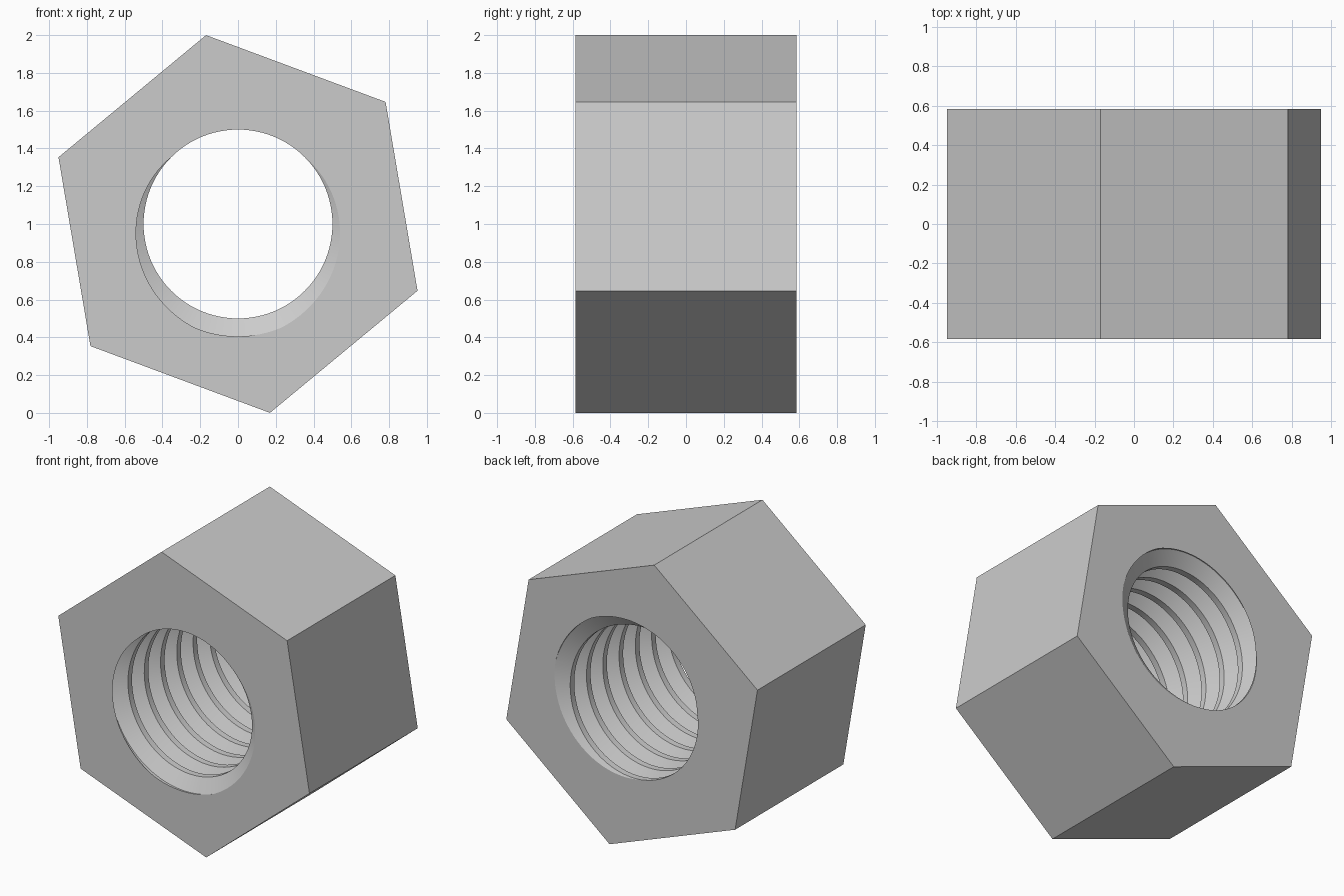
import bpy, bmesh, math

if "Cube" in bpy.data.objects:
    bpy.data.objects.remove(bpy.data.objects["Cube"])

HALF = 0.585            # half thickness of the nut along y
HEX_R = 1.014           # corner radius of the hexagon
HEX_TURN = math.radians(39.6)
PITCH = 0.176           # thread pitch
CREST, ROOT = 0.5, 0.595
SEG = 96                # steps per thread turn
# one pitch of thread profile: (fraction of pitch, radius)
PROFILE = [(-0.125, CREST), (0.125, CREST), (0.4375, ROOT), (0.5625, ROOT)]


def polar(r, a, y):
    return (r * math.cos(a), y, 1 + r * math.sin(a))


bm = bmesh.new()

# right-handed threaded bore, made longer than the nut
turns = int(2 * HALF / PITCH) + 4
rows = [(k + f, r) for k in range(-1, turns) for f, r in PROFILE]
grid = []
for i in range(SEG + 1):
    t = i / SEG
    a = math.pi / 2 + 2 * math.pi * t
    grid.append([bm.verts.new(polar(r, a, -HALF + PITCH * (u - t))) for u, r in rows])
for c0, c1 in zip(grid, grid[1:]):
    for j in range(len(rows) - 1):
        bm.faces.new((c0[j], c0[j + 1], c1[j + 1], c1[j]))
bmesh.ops.remove_doubles(bm, verts=bm.verts, dist=1e-5)

# trim the thread at both end faces
for s in (-1, 1):
    bmesh.ops.bisect_plane(bm, geom=bm.verts[:] + bm.edges[:] + bm.faces[:], dist=1e-5,
                           plane_co=(0, s * HALF, 0), plane_no=(0, s, 0), clear_outer=True)
bmesh.ops.remove_doubles(bm, verts=bm.verts, dist=1e-5)
thread_faces = set(bm.faces)

# hexagonal end faces around the bore
rings = []
for s in (-1, 1):
    rim = [e for e in bm.edges if e.is_boundary
           and all(abs(v.co.y - s * HALF) < 1e-4 for v in e.verts)]
    ring = [bm.verts.new(polar(HEX_R, HEX_TURN + k * math.pi / 3, s * HALF)) for k in range(6)]
    outer = [bm.edges.new((ring[k], ring[(k + 1) % 6])) for k in range(6)]
    bmesh.ops.triangle_fill(bm, use_beauty=True, use_dissolve=False, edges=rim + outer)
    rings.append(ring)

# six flat sides
front, back = rings
for k in range(6):
    n = (k + 1) % 6
    bm.faces.new((front[k], front[n], back[n], back[k]))
bmesh.ops.recalc_face_normals(bm, faces=bm.faces)

# smooth thread with crisp profile edges, flat outside
for f in bm.faces:
    f.smooth = f in thread_faces
for e in bm.edges:
    if len(e.link_faces) == 2:
        e.smooth = e.calc_face_angle(0) < math.radians(25)

mesh = bpy.data.meshes.new("hex_nut")
bm.to_mesh(mesh)
bm.free()
nut = bpy.data.objects.new("hex_nut", mesh)
bpy.context.collection.objects.link(nut)

steel = bpy.data.materials.new("steel_grey")
steel.diffuse_color = (0.6, 0.6, 0.6, 1)
steel.use_nodes = True
steel.node_tree.nodes["Principled BSDF"].inputs["Base Color"].default_value = steel.diffuse_color
mesh.materials.append(steel)
